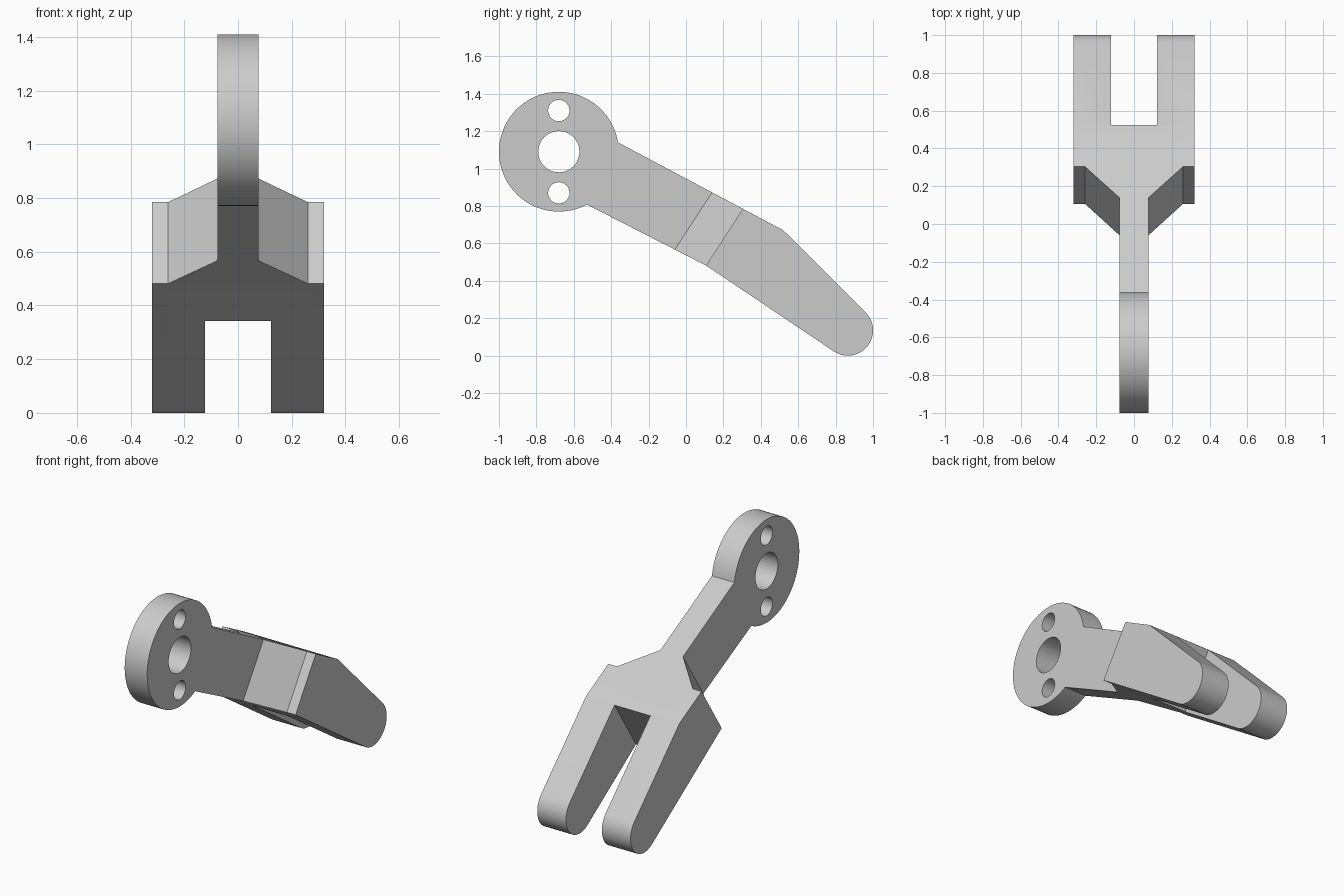
import bpy, bmesh
from math import cos, sin, radians
from mathutils import Vector

cube = bpy.data.objects.get("Cube")
if cube:
    bpy.data.objects.remove(cube, do_unlink=True)

grey = bpy.data.materials.new("plain grey")
grey.use_nodes = True
colour = (0.6, 0.6, 0.6, 1)
grey.diffuse_color = colour
grey.node_tree.nodes["Principled BSDF"].inputs["Base Color"].default_value = colour


def prism(name, points, sweep):
    """Solid made by sweeping a flat outline along a vector."""
    bm = bmesh.new()
    face = bm.faces.new([bm.verts.new(p) for p in points])
    swept = bmesh.ops.extrude_face_region(bm, geom=[face])["geom"]
    bmesh.ops.translate(bm, vec=sweep, verts=[g for g in swept if isinstance(g, bmesh.types.BMVert)])
    bmesh.ops.recalc_face_normals(bm, faces=bm.faces)
    mesh = bpy.data.meshes.new(name)
    bm.to_mesh(mesh)
    bm.free()
    ob = bpy.data.objects.new(name, mesh)
    bpy.context.collection.objects.link(ob)
    mesh.materials.append(grey)
    return ob


def arc(y, z, r, start, end, steps):
    angles = [radians(start + (end - start) * i / steps) for i in range(steps + 1)]
    return [(y + r * cos(a), z + r * sin(a)) for a in angles]


def side_prism(name, outline, half):
    return prism(name, [(-half, y, z) for y, z in outline], Vector((2 * half, 0, 0)))


# Side silhouette: round head, straight arm, bent fork with rounded tip
head_y, head_z = -0.68, 1.09
outline = arc(head_y, head_z, 0.32, 9, 298, 72)
outline += [(0.11, 0.48)]
outline += arc(0.865, 0.135, 0.135, -123, 45, 32)
outline += [(0.52, 0.67)]
lever = side_prism("fork_lever", outline, 0.32)

# Plan outline along the arm: narrow arm, flare, shoulder, two prongs
along = Vector((0, 0.838, -0.545))
across = Vector((0, 0.545, 0.838))
half_plan = [(0.077, -3), (0.077, -0.359), (0.26, -0.173), (0.33, -0.173),
             (0.33, 3), (0.123, 3), (0.123, 0.077)]
plan = half_plan + [(-x, u) for x, u in reversed(half_plan)]
plan_cutter = prism("plan_cutter",
                    [Vector((x, 0, 0)) + along * u - across * 3 for x, u in plan], across * 6)

# Shaft hole and two bolt holes through the head
cutters = [(plan_cutter, "INTERSECT")]
for dz, r in ((0, 0.11), (0.22, 0.057), (-0.22, 0.057)):
    ring = arc(head_y, head_z + dz, r, 0, 360, 48)[:-1]
    cutters.append((side_prism("hole_cutter", ring, 0.5), "DIFFERENCE"))

for cutter, operation in cutters:
    cutter.hide_render = True
    mod = lever.modifiers.new(operation.lower(), "BOOLEAN")
    mod.operation = operation
    mod.solver = "EXACT"
    mod.object = cutter

# Bake the cuts and drop the cutters
graph = bpy.context.evaluated_depsgraph_get()
baked = bpy.data.meshes.new_from_object(lever.evaluated_get(graph))
lever.modifiers.clear()
lever.data = baked
for cutter, _ in cutters:
    bpy.data.objects.remove(cutter, do_unlink=True)

bpy.ops.object.select_all(action="DESELECT")
lever.select_set(True)
bpy.context.view_layer.objects.active = lever
bpy.ops.object.shade_smooth_by_angle(angle=radians(20))
